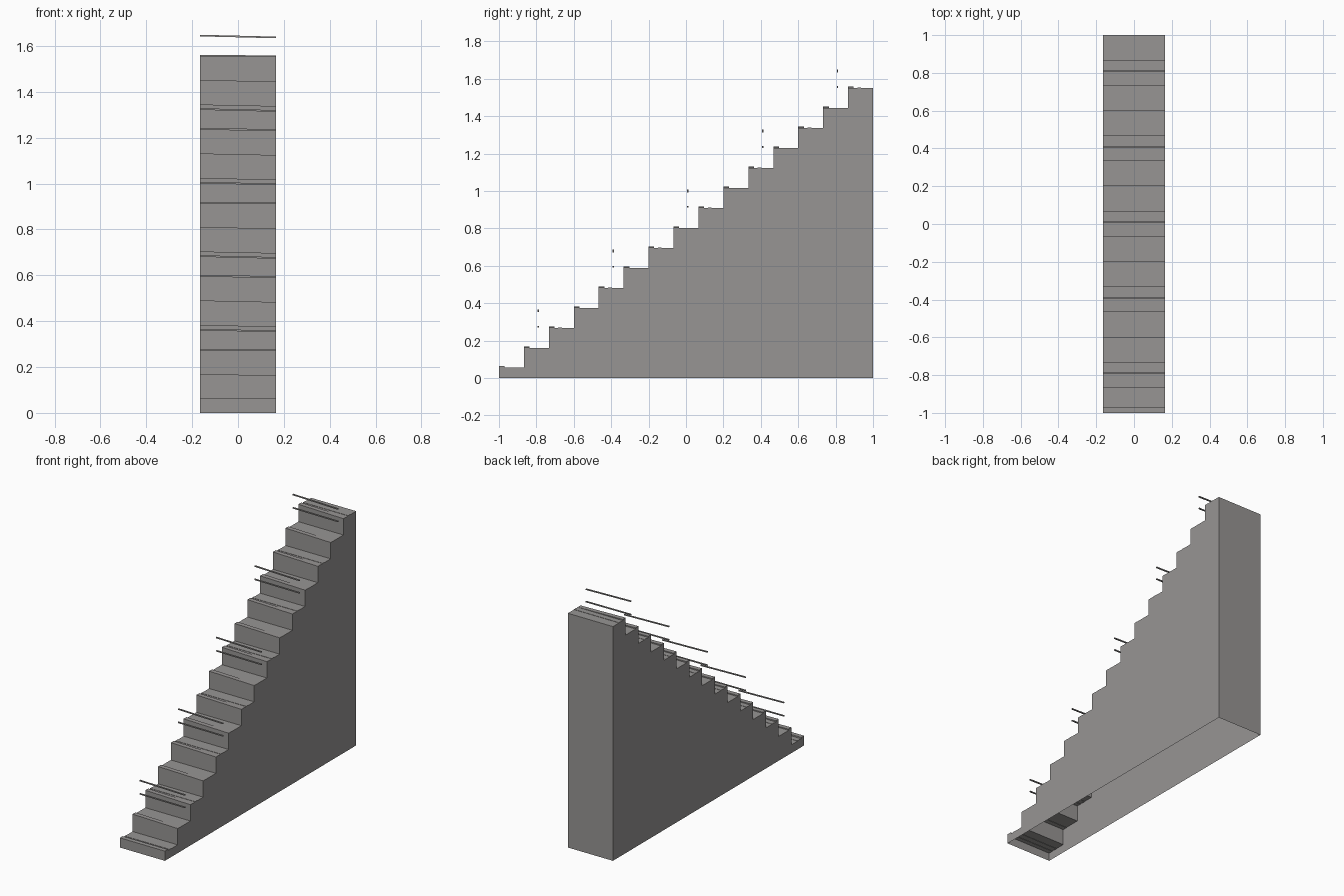
import bpy, bmesh
from mathutils import Vector

cube = bpy.data.objects.get("Cube")
if cube:
    bpy.data.objects.remove(cube, do_unlink=True)

STEPS = 15
RUN = 2 / STEPS
RISE = 0.1068
BASE = 0.055
W = 0.165


def make_material(name, rgb):
    mat = bpy.data.materials.new(name)
    mat.use_nodes = True
    mat.diffuse_color = (*rgb, 1)
    mat.node_tree.nodes["Principled BSDF"].inputs["Base Color"].default_value = (*rgb, 1)
    return mat


stone = make_material("warm grey", (0.31, 0.30, 0.295))


def add_object(name, bm):
    mesh = bpy.data.meshes.new(name)
    bmesh.ops.recalc_face_normals(bm, faces=bm.faces[:])
    bm.to_mesh(mesh)
    bm.free()
    mesh.materials.append(stone)
    obj = bpy.data.objects.new(name, mesh)
    bpy.context.collection.objects.link(obj)
    return obj


def bar(name, y0, y1, z0, z1, raise_right=0.0):
    """Crosswise bar whose top (and bottom, if a rod) can tilt up towards -x."""
    bm = bmesh.new()
    bmesh.ops.create_cube(bm, size=1)
    for v in bm.verts:
        top = v.co.z > 0
        lift = raise_right if v.co.x < 0 else 0
        v.co = Vector((W if v.co.x > 0 else -W,
                       y1 if v.co.y > 0 else y0,
                       (z1 if top else z0) + (lift if top or "rail" in name else 0)))
    return add_object(name, bm)


# Hollow stair body: sides, back, treads and risers, open underneath
profile = [(-1, 0)]
for i in range(STEPS):
    y, z = -1 + i * RUN, BASE + i * RISE
    profile += [(y, z), (y + RUN, z)]
profile.append((1, 0))

bm = bmesh.new()
left = [bm.verts.new((W, y, z)) for y, z in profile]
right = [bm.verts.new((-W, y, z)) for y, z in profile]
bm.faces.new(left)
bm.faces.new(right[::-1])
for i in range(len(profile) - 1):
    bm.faces.new((left[i], right[i], right[i + 1], left[i + 1]))
body = add_object("stair_body", bm)
# Outward normals
if body.data.polygons[0].normal.x < 0:
    body.data.flip_normals()

# Tilted nosing on each step, and a low tread strip on every second step
for i in range(STEPS):
    y, z = -1 + i * RUN, BASE + i * RISE
    if i == 0:
        bar("nosing", y, y + 0.03, z - 0.002, z + 0.009)
    else:
        bar("nosing", y, y + 0.03, z - 0.002, z + 0.001, 0.007)
    if i % 2 == 0:
        bar("tread_strip", y + 0.05, y + 0.07, z - 0.002, z + 0.002)

# Pairs of thin rails above every third step
for k in range(5):
    y, z = -0.79 + 0.4 * k, BASE + (1 + 3 * k) * RISE
    bar("upper_rail", y - 0.004, y + 0.004, z + 0.19, z + 0.197, 0.008)
    bar("lower_rail", y - 0.004, y + 0.004, z + 0.108, z + 0.115, 0.002)
